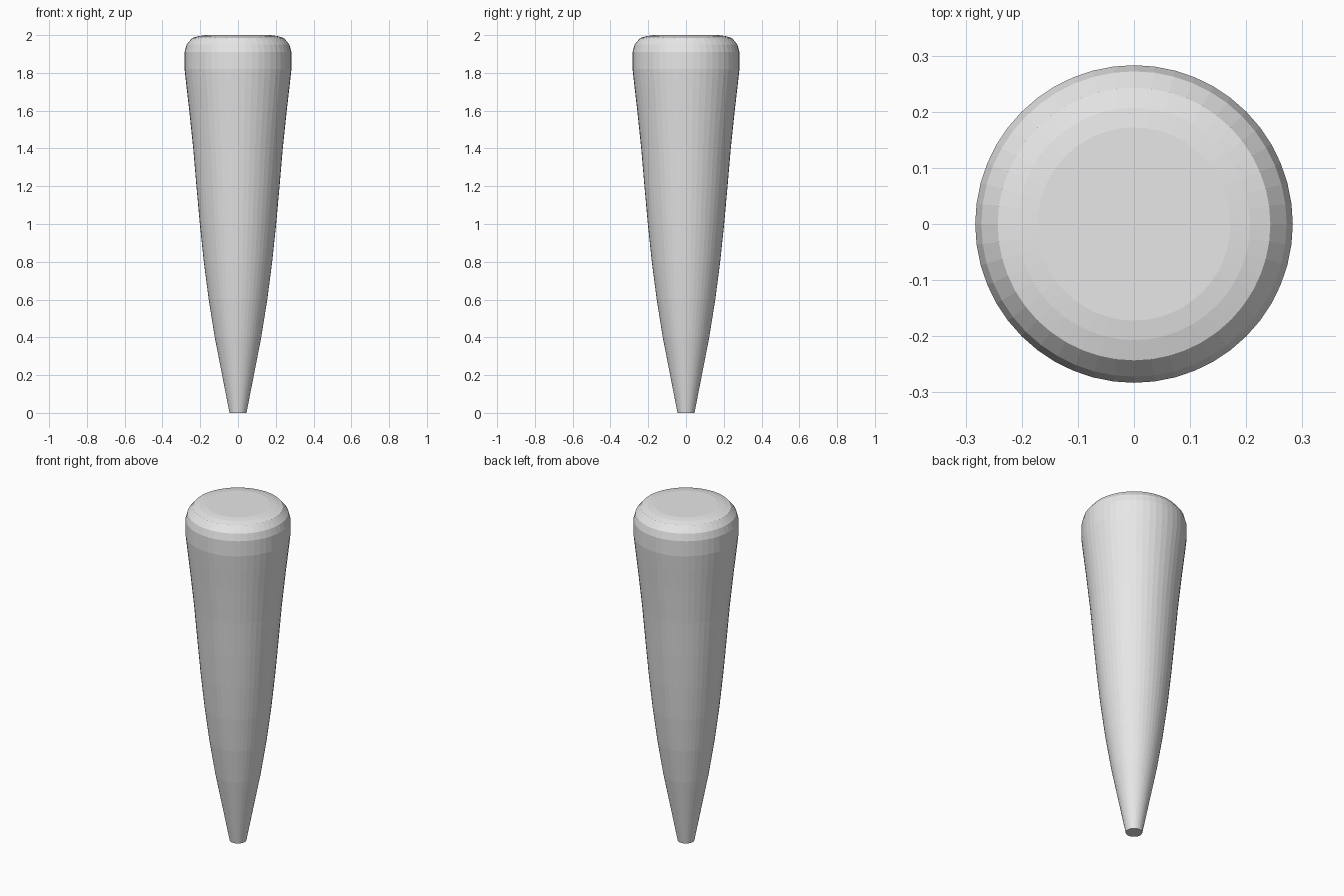
import bpy, math

if "Cube" in bpy.data.objects:
    bpy.data.objects.remove(bpy.data.objects["Cube"])

# Plain grey material
grey = bpy.data.materials.new("light_grey")
grey.diffuse_color = (0.8, 0.8, 0.8, 1)
grey.use_nodes = True
grey.node_tree.nodes["Principled BSDF"].inputs["Base Color"].default_value = grey.diffuse_color

# Profile of the tapered peg: (radius, height) from tip to rounded head
profile = [(0.045, 0), (0.084, 0.2), (0.123, 0.4), (0.155, 0.6), (0.181, 0.8),
           (0.202, 1.0), (0.220, 1.2), (0.237, 1.4), (0.258, 1.6), (0.273, 1.73),
           (0.283, 1.82), (0.283, 1.91), (0.272, 1.95), (0.243, 1.985),
           (0.207, 1.995), (0.172, 2.0)]
SEGMENTS = 48

# Revolve the profile around z
verts = [(r * math.cos(2 * math.pi * i / SEGMENTS), r * math.sin(2 * math.pi * i / SEGMENTS), z)
         for r, z in profile for i in range(SEGMENTS)]
faces = []
for k in range(len(profile) - 1):
    a, b = k * SEGMENTS, (k + 1) * SEGMENTS
    for i in range(SEGMENTS):
        j = (i + 1) % SEGMENTS
        faces.append((a + i, a + j, b + j, b + i))

# Flat tip and top caps
faces.append(tuple(reversed(range(SEGMENTS))))
last = (len(profile) - 1) * SEGMENTS
faces.append(tuple(range(last, last + SEGMENTS)))

mesh = bpy.data.meshes.new("tapered_peg")
mesh.from_pydata(verts, [], faces)
mesh.materials.append(grey)
mesh.update()
peg = bpy.data.objects.new("tapered_peg", mesh)
bpy.context.collection.objects.link(peg)
